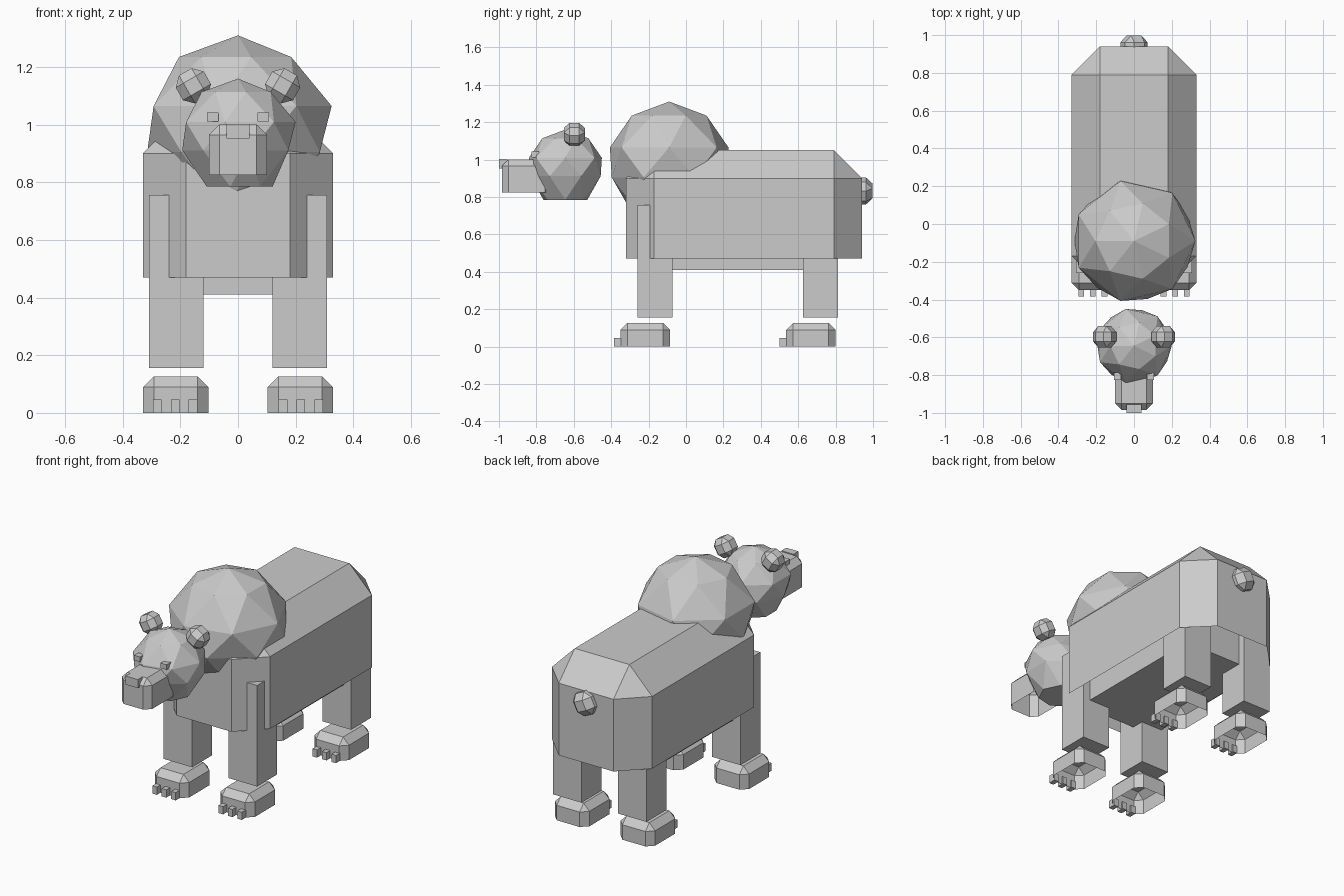
import bpy, bmesh, math
from mathutils import Matrix

if "Cube" in bpy.data.objects:
    bpy.data.objects.remove(bpy.data.objects["Cube"], do_unlink=True)

GREY = (0.6, 0.6, 0.6, 1.0)
fur = bpy.data.materials.new("grey_fur")
fur.use_nodes = True
fur.diffuse_color = GREY
fur.node_tree.nodes["Principled BSDF"].inputs["Base Color"].default_value = GREY


def finish(bm, name):
    bmesh.ops.recalc_face_normals(bm, faces=bm.faces)
    mesh = bpy.data.meshes.new(name)
    bm.to_mesh(mesh)
    bm.free()
    mesh.materials.append(fur)
    obj = bpy.data.objects.new(name, mesh)
    bpy.context.collection.objects.link(obj)
    return obj


def box(name, xs, ys, zs, bevel=0.0, open_bottom=False):
    """Box between limits; bevels the sides and top, optionally without a floor."""
    bm = bmesh.new()
    bmesh.ops.create_cube(bm, size=1)
    for v in bm.verts:
        for i, (lo, hi) in enumerate((xs, ys, zs)):
            v.co[i] = hi if v.co[i] > 0 else lo
    if bevel:
        edges = [e for e in bm.edges if max(v.co.z for v in e.verts) > zs[0] + 1e-5]
        bmesh.ops.bevel(bm, geom=edges, offset=bevel, segments=1,
                        affect='EDGES', profile=0.5)
    if open_bottom:
        bm.normal_update()
        floor = [f for f in bm.faces
                 if all(abs(v.co.z - zs[0]) < 1e-4 for v in f.verts)]
        bmesh.ops.delete(bm, geom=floor, context='FACES')
    return finish(bm, name)


def faceted_ball(name, x, y, top, scale, sides=7):
    """Triangulated ball: staggered rings under a single top point."""
    rings = ((0.205, 0.075), (0.325, 0.245), (0.315, 0.405), (0.195, 0.61))
    bm = bmesh.new()
    apex = bm.verts.new((x, y, top))
    rows = []
    for k, (r, drop) in enumerate(rings):
        shift = 0.5 if k % 2 == 0 else 0.0
        row = []
        for i in range(sides):
            a = math.tau * (i + shift) / sides
            row.append(bm.verts.new((x + r * scale * math.cos(a),
                                     y + r * scale * math.sin(a),
                                     top - drop * scale)))
        rows.append(row)
    for i in range(sides):
        j = (i + 1) % sides
        bm.faces.new((apex, rows[0][i], rows[0][j]))
        for k in range(len(rows) - 1):
            up, low = rows[k], rows[k + 1]
            if k % 2 == 0:
                bm.faces.new((up[i], low[i], low[j]))
                bm.faces.new((up[i], low[j], up[j]))
            else:
                bm.faces.new((up[i], low[i], up[j]))
                bm.faces.new((up[j], low[i], low[j]))
    bm.faces.new(rows[-1])
    return finish(bm, name)


def nub(name, loc, half, tilt):
    """Small cube with all edges cut, used for ears and tail."""
    bm = bmesh.new()
    bmesh.ops.create_cube(bm, size=2 * half)
    bmesh.ops.bevel(bm, geom=bm.edges[:], offset=half * 0.55, segments=1,
                    affect='EDGES', profile=0.5)
    turn = Matrix.Rotation(tilt, 4, 'Y')
    bmesh.ops.transform(bm, matrix=Matrix.Translation(loc) @ turn, verts=bm.verts)
    return finish(bm, name)


def span(side, lo, hi):
    return tuple(sorted((side * lo, side * hi)))


# Trunk
box("body", (-0.33, 0.33), (-0.32, 0.94), (0.47, 1.05), 0.15, True)
box("belly", (-0.26, 0.26), (-0.15, 0.77), (0.41, 0.7))
faceted_ball("shoulder_hump", 0, -0.09, 1.31, 1.0)
nub("tail", (0, 0.932, 0.832), 0.066, math.radians(25))

# Head and face
faceted_ball("head", 0, -0.645, 1.16, 0.615)
box("muzzle", (-0.1, 0.1), (-0.985, -0.72), (0.825, 1.0), 0.035, True)
box("nose", (-0.04, 0.04), (-1.0, -0.955), (0.952, 1.003))

# Mirrored parts
for side, word in ((1, "left"), (-1, "right")):
    nub(f"{word}_ear", (side * 0.155, -0.597, 1.135), 0.056, side * math.radians(30))
    box(f"{word}_eye", span(side, 0.068, 0.107), (-0.825, -0.785), (1.012, 1.042))
    for end, y in (("front", -0.35), ("back", 0.535)):
        part = f"{end}_{word}"
        box(part + "_leg", span(side, 0.12, 0.308), (y + 0.09, y + 0.277), (0.155, 0.757))
        box(part + "_foot", span(side, 0.103, 0.33), (y, y + 0.265),
            (0, 0.127), 0.038, True)
        for n in range(3):
            x = 0.141 + n * 0.062
            box(f"{part}_toe_{n + 1}", span(side, x, x + 0.03),
                (y - 0.035, y + 0.01), (0, 0.046))
